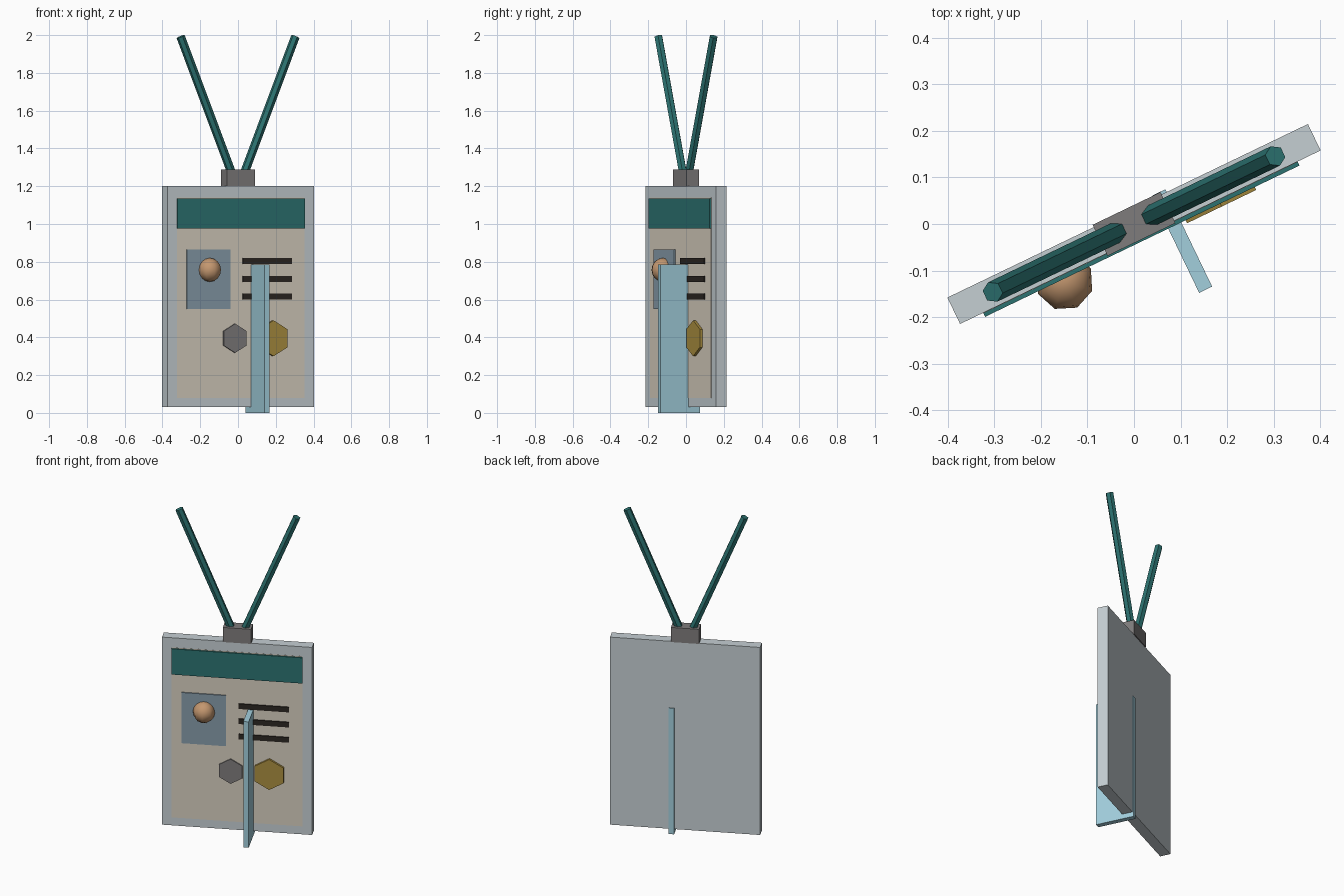
import bpy
import math
from mathutils import Matrix, Vector

if "Cube" in bpy.data.objects:
    bpy.data.objects.remove(bpy.data.objects["Cube"])

# The whole badge is turned about z by this angle
TURN = Matrix.Rotation(math.radians(25.7), 4, 'Z')
FRONT = -0.0315  # front face of the card, in badge space


def mat(name, rgb):
    m = bpy.data.materials.new(name)
    m.diffuse_color = (*rgb, 1)
    m.use_nodes = True
    m.node_tree.nodes["Principled BSDF"].inputs["Base Color"].default_value = m.diffuse_color
    return m


CARD = mat("card_plastic", (0.56, 0.62, 0.65))
PAPER = mat("paper", (0.68, 0.62, 0.52))
TEAL = mat("teal", (0.025, 0.17, 0.165))
PHOTO = mat("photo_blue", (0.24, 0.33, 0.40))
SKIN = mat("skin", (0.55, 0.31, 0.16))
INK = mat("ink", (0.025, 0.02, 0.016))
METAL = mat("metal", (0.21, 0.20, 0.20))
GOLD = mat("gold", (0.40, 0.27, 0.05))
GLASS = mat("pale_blue", (0.36, 0.62, 0.72))


def finish(name, material, local):
    """Name and colour the new object, then place it in the turned frame."""
    ob = bpy.context.object
    ob.name = name
    ob.data.materials.append(material)
    ob.matrix_world = TURN @ local
    return ob


def box(name, material, x, y, z):
    """Box from (min, max) ranges in badge space."""
    bpy.ops.mesh.primitive_cube_add(size=1)
    centre = Vector([(r[0] + r[1]) / 2 for r in (x, y, z)])
    size = [r[1] - r[0] for r in (x, y, z)]
    return finish(name, material, Matrix.Translation(centre) @ Matrix.Diagonal((*size, 1)))


def rod(name, material, a, b, radius, sides=6):
    """Prism running from a to b."""
    a, b = Vector(a), Vector(b)
    d = b - a
    bpy.ops.mesh.primitive_cylinder_add(vertices=sides, radius=radius, depth=d.length)
    rot = Vector((0, 0, 1)).rotation_difference(d).to_matrix().to_4x4()
    return finish(name, material, Matrix.Translation((a + b) / 2) @ rot)


# Card and printed face
box("card", CARD, (-0.43, 0.43), (FRONT, -FRONT), (0.03, 1.2))
box("face_panel", PAPER, (-0.375, 0.375), (FRONT - 0.001, 0), (0.08, 1.14))
box("header_band", TEAL, (-0.375, 0.375), (-0.041, -0.02), (0.975, 1.135))

# Photo with a head in relief
box("photo_panel", PHOTO, (-0.318, -0.063), (-0.039, -0.02), (0.55, 0.866))
bpy.ops.mesh.primitive_uv_sphere_add(segments=8, ring_count=8, radius=0.063)
bpy.ops.object.shade_smooth()
finish("photo_head", SKIN, Matrix.Translation((-0.188, -0.046, 0.757)))

# Printed lines
for i, z in enumerate((0.804, 0.71, 0.615)):
    box(f"text_line_{i + 1}", INK, (0.01, 0.298), (-0.039, -0.02), (z - 0.016, z + 0.016))

# Hexagonal seals, points up
for name, m, x, r, front in (("grey_seal", METAL, -0.036, 0.077, -0.041),
                             ("gold_seal", GOLD, 0.186, 0.095, -0.048)):
    rod(name, m, (x, -0.02, 0.395), (x, front, 0.395), r)

# Upright fin passing through the card
box("stand_fin", GLASS, (0.062, 0.093), (-0.194, 0.038), (0, 0.785))

# Clip and neck straps
box("clip", METAL, (-0.081, 0.081), (-0.037, 0.037), (1.198, 1.289))
for side, s in (("left", -1), ("right", 1)):
    rod(f"{side}_strap", TEAL, (s * 0.037, 0, 1.27), (s * 0.337, 0, 1.992), 0.023)
